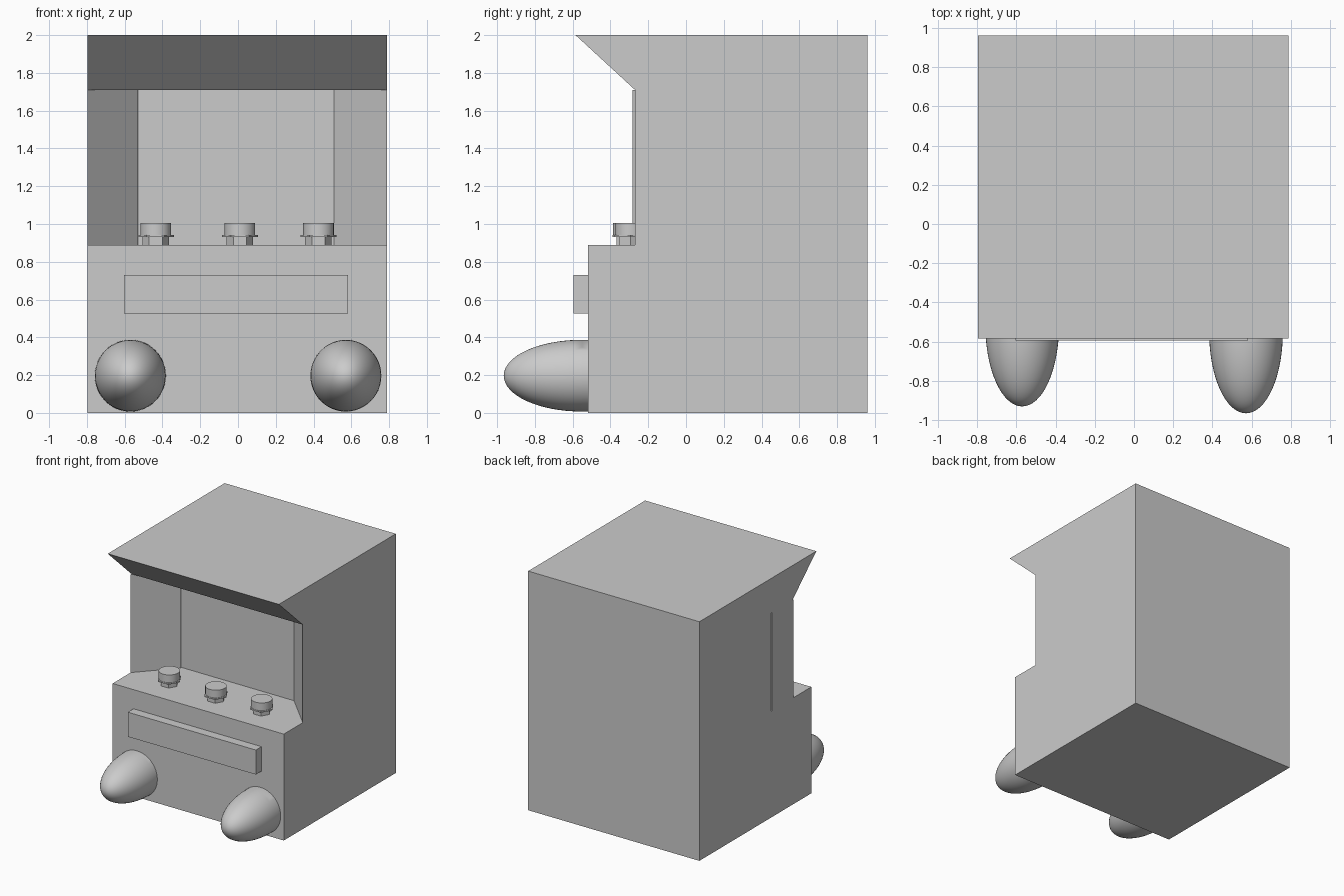
import bpy, bmesh, math
from mathutils import Matrix, Vector

cube = bpy.data.objects.get("Cube")
if cube:
    bpy.data.objects.remove(cube, do_unlink=True)

grey = bpy.data.materials.new("light grey")
grey.use_nodes = True
colour = (0.6, 0.6, 0.6, 1)
grey.diffuse_color = colour
grey.node_tree.nodes["Principled BSDF"].inputs["Base Color"].default_value = colour


def finish(name, bm):
    bmesh.ops.recalc_face_normals(bm, faces=bm.faces)
    mesh = bpy.data.meshes.new(name)
    bm.to_mesh(mesh)
    bm.free()
    mesh.materials.append(grey)
    obj = bpy.data.objects.new(name, mesh)
    bpy.context.collection.objects.link(obj)
    return obj


def extrude(name, points, offset):
    """Closed prism from a planar outline."""
    bm = bmesh.new()
    face = bm.faces.new([bm.verts.new(p) for p in points])
    side = bmesh.ops.extrude_face_region(bm, geom=[face])["geom"]
    moved = [v for v in side if isinstance(v, bmesh.types.BMVert)]
    bmesh.ops.translate(bm, verts=moved, vec=Vector(offset))
    return finish(name, bm)


def smooth(obj):
    bpy.ops.object.select_all(action="DESELECT")
    obj.select_set(True)
    bpy.context.view_layer.objects.active = obj
    bpy.ops.object.shade_smooth_by_angle(angle=math.radians(40))


LEFT, RIGHT = 0.788, -0.796
SHELF, CEILING, SCREEN = 0.89, 1.71, 0.015

# Cabinet with overhanging canopy and deep screen recess
outline = [(-0.52, 0), (0.96, 0), (0.96, 2), (-0.585, 2), (-0.27, CEILING),
           (SCREEN, CEILING), (SCREEN, SHELF), (-0.52, SHELF)]
extrude("cabinet", [(RIGHT, y, z) for y, z in outline], (LEFT - RIGHT, 0, 0))

# Slanted cheeks beside the screen; the right one sits slightly forward
height = (0, 0, CEILING - SHELF)
for name, outer, inner, shift in (("left_cheek", LEFT, 0.508, 0),
                                  ("right_cheek", RIGHT, -0.53, -0.012)):
    plan = [(outer, -0.27), (outer, SCREEN), (inner, SCREEN)]
    extrude(name, [(x, y + shift, SHELF) for x, y in plan], height)

# Raised front bar
extrude("front_bar", [(-0.603, -0.595, 0.525), (0.582, -0.595, 0.525),
                      (0.582, -0.595, 0.73), (-0.603, -0.595, 0.73)], (0, 0.08, 0))


# Bullet-shaped front bumpers, lathed around the y axis
def bumper(name, x, y):
    bm = bmesh.new()
    bmesh.ops.create_uvsphere(bm, u_segments=48, v_segments=32, radius=1)
    bmesh.ops.bisect_plane(bm, geom=bm.verts[:] + bm.edges[:] + bm.faces[:],
                           plane_co=(0, 0, 0), plane_no=(0, 0, 1), clear_inner=True)
    rim = [e for e in bm.edges if e.is_boundary]
    ring = bmesh.ops.extrude_edge_only(bm, edges=rim)["geom"]
    bmesh.ops.translate(bm, verts=[v for v in ring if isinstance(v, bmesh.types.BMVert)],
                        vec=(0, 0, -0.1))
    bmesh.ops.holes_fill(bm, edges=[e for e in bm.edges if e.is_boundary])
    bmesh.ops.transform(bm, verts=bm.verts, matrix=Matrix.Translation((x, y, 0.197))
                        @ Matrix.Rotation(math.pi / 2, 4, "X")
                        @ Matrix.Diagonal((0.188, 0.19, 0.415, 1)))
    smooth(finish(name, bm))


bumper("left_bumper", 0.571, -0.55)
bumper("right_bumper", -0.57, -0.515)


# Push buttons: stem, hexagonal flange and round cap
def disc(name, x, y, bottom, top, radius, sides):
    bm = bmesh.new()
    bmesh.ops.create_cone(bm, cap_ends=True, segments=sides, radius1=radius,
                          radius2=radius, depth=top - bottom,
                          matrix=Matrix.Translation((x, y, (bottom + top) / 2))
                          @ Matrix.Rotation(math.pi / 2, 4, "Z"))
    return finish(name, bm)


for side, x, y in (("right", -0.436, -0.285), ("middle", 0.01, -0.306),
                   ("left", 0.426, -0.295)):
    disc(side + "_button_stem", x, y, SHELF - 0.01, 0.932, 0.07, 6)
    disc(side + "_button_flange", x, y, 0.93, 0.941, 0.096, 6)
    smooth(disc(side + "_button_cap", x, y, 0.94, 1.005, 0.081, 32))
